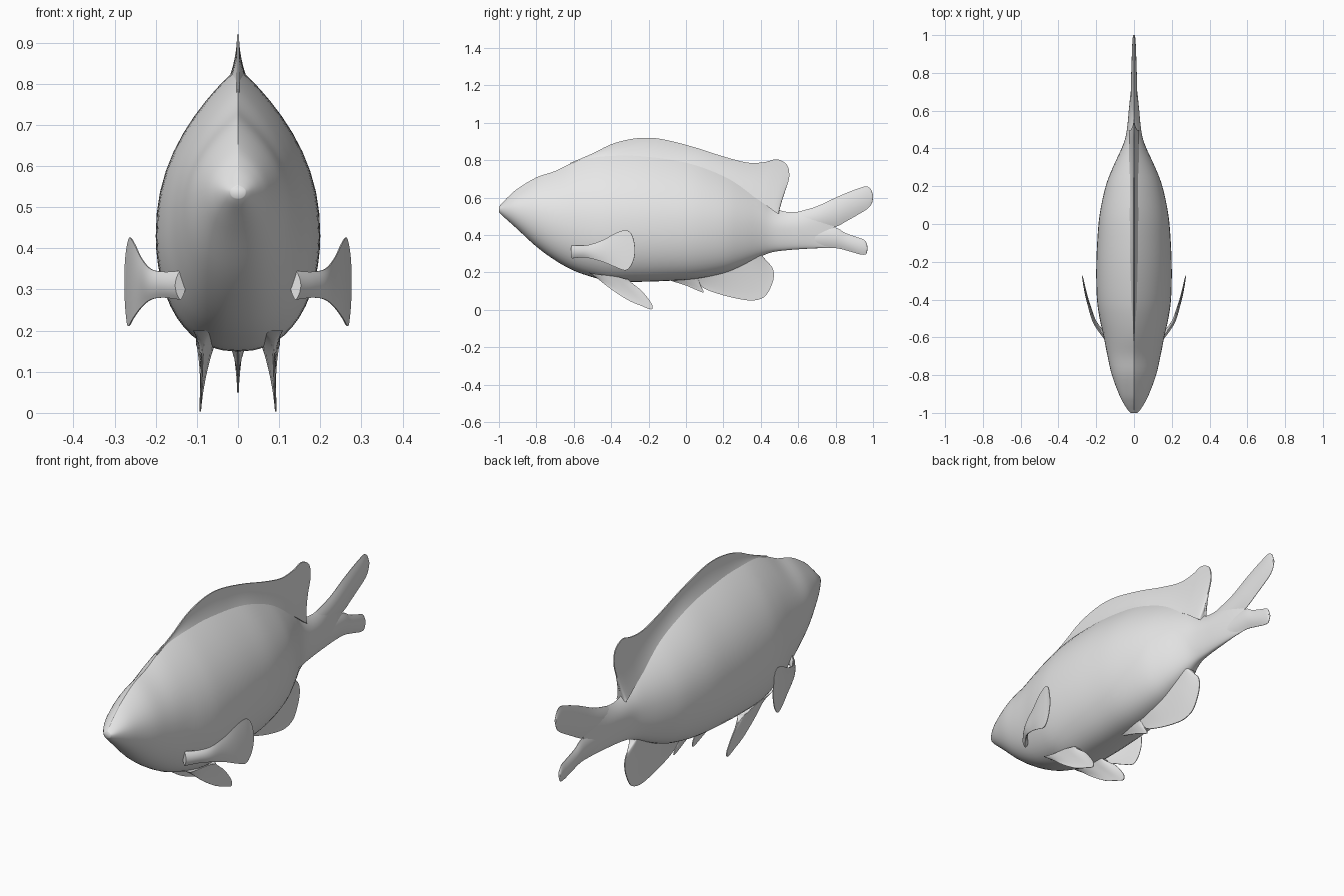
import bpy, bmesh, math
from mathutils import Vector

grey = bpy.data.materials.new("light grey")
grey.diffuse_color = (0.8, 0.8, 0.8, 1)


def smooth_rows(rows, steps):
    """Catmull-Rom interpolation between rows of numbers."""
    out = []
    for i in range(len(rows) - 1):
        a, b = rows[max(i - 1, 0)], rows[i]
        c, d = rows[i + 1], rows[min(i + 2, len(rows) - 1)]
        for k in range(steps):
            t = k / steps
            out.append([0.5 * (2 * q + (r - p) * t + (2 * p - 5 * q + 4 * r - s) * t * t
                               + (3 * q - p - 3 * r + s) * t ** 3)
                        for p, q, r, s in zip(a, b, c, d)])
    return out + [list(rows[-1])]


def skin(name, rings, mirror=False):
    """Join closed rings of points into a capped, smooth mesh."""
    bm = bmesh.new()
    loops = [[bm.verts.new(p) for p in ring] for ring in rings]
    n = len(loops[0])
    for r0, r1 in zip(loops, loops[1:]):
        for j in range(n):
            bm.faces.new((r0[j], r0[(j + 1) % n], r1[(j + 1) % n], r1[j]))
    bm.faces.new(loops[0])
    bm.faces.new(loops[-1])
    bmesh.ops.recalc_face_normals(bm, faces=bm.faces)
    mesh = bpy.data.meshes.new(name)
    bm.to_mesh(mesh)
    bm.free()
    mesh.materials.append(grey)
    ob = bpy.data.objects.new(name, mesh)
    bpy.context.collection.objects.link(ob)
    if mirror:
        ob.modifiers.new("Mirror", 'MIRROR')
    bpy.ops.object.select_all(action='DESELECT')
    ob.select_set(True)
    bpy.context.view_layer.objects.active = ob
    bpy.ops.object.shade_smooth_by_angle(angle=math.radians(60))
    return ob


def fin(name, rows, thick, normal=(1, 0, 0), mirror=False, steps=5, cuts=8):
    """Rows hold root-edge xyz, free-edge xyz; thick(s, t) is the half thickness."""
    nrm = Vector(normal).normalized()
    rows = smooth_rows(rows, steps)
    rings = []
    for i, r in enumerate(rows):
        a, b, t = Vector(r[:3]), Vector(r[3:]), i / (len(rows) - 1)
        side = [(a.lerp(b, k / cuts), thick(k / cuts, t)) for k in range(cuts + 1)]
        rings.append([p + nrm * h for p, h in side] + [p - nrm * h for p, h in reversed(side)])
    return skin(name, rings, mirror)


def flat(rows):
    """Side-profile rows (y, z, y, z) placed on the centre plane."""
    return [(0, a, b, 0, c, d) for a, b, c, d in rows]


# Body: y, belly z, back z, half width, height of the widest point
body = [
    (-1.0, .522, .552, .018, .537), (-.985, .506, .568, .032, .537),
    (-.95, .475, .605, .055, .535), (-.9, .43, .648, .08, .525),
    (-.8, .338, .708, .117, .50), (-.7, .265, .742, .14, .47),
    (-.6, .21, .79, .160, .45), (-.5, .175, .822, .182, .435),
    (-.4, .152, .838, .196, .43), (-.25, .15, .84, .2, .43),
    (-.1, .155, .825, .195, .43), (.05, .165, .795, .182, .43),
    (.2, .195, .735, .15, .43), (.3, .235, .68, .112, .43),
    (.4, .285, .61, .066, .43), (.46, .308, .555, .045, .43),
    (.53, .318, .525, .034, .43), (.62, .325, .528, .026, .43),
    (.72, .33, .562, .015, .44), (.79, .33, .595, .003, .44)]
rings = []
N = 12
for y, lo, hi, w, mid in smooth_rows(body, 4):
    half = []
    for k in range(N + 1):                      # belly up to the widest point
        a = math.pi / 2 * (1 - k / N)
        half.append((w * max(math.cos(a), 0) ** .85, mid - (mid - lo) * math.sin(a)))
    for k in range(1, N + 1):                   # widest point up to the back
        u = math.sin(math.pi / 2 * k / N)
        half.append((w * (1 - u ** 2.2), mid + (hi - mid) * u))
    rings.append([(x, y, z) for x, z in half] + [(-x, y, z) for x, z in half[-2:0:-1]])
skin("body", rings)

# Dorsal fin, flared where it meets the back
dorsal = [
    (-.62, .75, -.62, .785), (-.5, .79, -.5, .836), (-.4, .8, -.4, .885),
    (-.3, .8, -.3, .912), (-.2, .8, -.2, .92), (-.1, .79, -.1, .907),
    (.05, .765, .05, .868), (.2, .70, .2, .82), (.3, .645, .33, .787),
    (.37, .60, .42, .79), (.42, .565, .485, .805), (.46, .535, .54, .775),
    (.48, .52, .552, .71), (.49, .515, .53, .635), (.495, .51, .505, .56)]
fin("dorsal_fin", flat(dorsal), lambda s, t: .0025 + .024 * (1 - s) ** 2)

# Forked tail
tail_thick = lambda s, t: .001 + .06 * s * (1 - s) * (1 - t) + .012 * s * (1 - s)
upper_lobe = [
    (.6, .40, .6, .525), (.7, .42, .7, .553), (.8, .444, .8, .60),
    (.86, .475, .87, .63), (.93, .515, .93, .652), (.97, .54, .965, .66),
    (.992, .565, .988, .645), (1.0, .595, .999, .615)]
lower_lobe = [
    (.6, .325, .6, .45), (.7, .33, .7, .45), (.8, .33, .8, .44),
    (.87, .314, .85, .412), (.93, .297, .91, .39), (.96, .296, .95, .376),
    (.968, .31, .966, .355), (.97, .325, .97, .335)]
fin("upper_tail_lobe", flat(upper_lobe), tail_thick)
fin("lower_tail_lobe", flat(lower_lobe), tail_thick)

# Anal fin and the short spine ahead of it
anal = [
    (.03, .19, .09, .118), (.1, .2, .13, .1), (.16, .21, .21, .075),
    (.22, .23, .29, .057), (.28, .25, .36, .05), (.32, .265, .42, .07),
    (.36, .28, .455, .125), (.38, .29, .47, .18), (.39, .295, .462, .225),
    (.40, .30, .43, .262)]
fin("anal_fin", flat(anal), lambda s, t: .002 + .024 * (1 - s) ** 1.5)
spine = [(-.12, .17, -.07, .152), (-.06, .18, .0, .13), (0, .18, .07, .1),
         (.03, .18, .095, .095), (.06, .18, .08, .125)]
fin("anal_spine", flat(spine), lambda s, t: .002 + .024 * (1 - s) ** 1.5)

# Pelvic fins: swept back and down from the belly
pelvic = [
    (.085, -.52, .20, .085, -.47, .165), (.08, -.47, .19, .088, -.40, .11),
    (.078, -.43, .185, .09, -.31, .052), (.078, -.39, .18, .091, -.24, .022),
    (.078, -.36, .175, .092, -.185, .003), (.078, -.34, .17, .091, -.185, .035),
    (.078, -.32, .165, .089, -.24, .105), (.078, -.31, .165, .086, -.28, .13)]
fin("pelvic_fins", pelvic, lambda s, t: .002 + .022 * (1 - s) ** 2, mirror=True)

# Pectoral fins: narrow stem widening to a paddle that curves outward
pectoral = [
    (.14, -.61, .275, .14, -.61, .345), (.18, -.56, .28, .18, -.56, .343),
    (.212, -.51, .275, .212, -.51, .35), (.236, -.44, .255, .234, -.44, .375),
    (.254, -.38, .23, .25, -.38, .408), (.266, -.325, .211, .262, -.325, .426),
    (.271, -.295, .235, .268, -.295, .41), (.274, -.278, .275, .273, -.28, .375),
    (.275, -.272, .31, .275, -.272, .33)]
fin("pectoral_fins", pectoral, lambda s, t: .0015 + .05 * s * (1 - s) * (1 - t) ** 1.5,
    normal=(1, -.45, 0), mirror=True)
